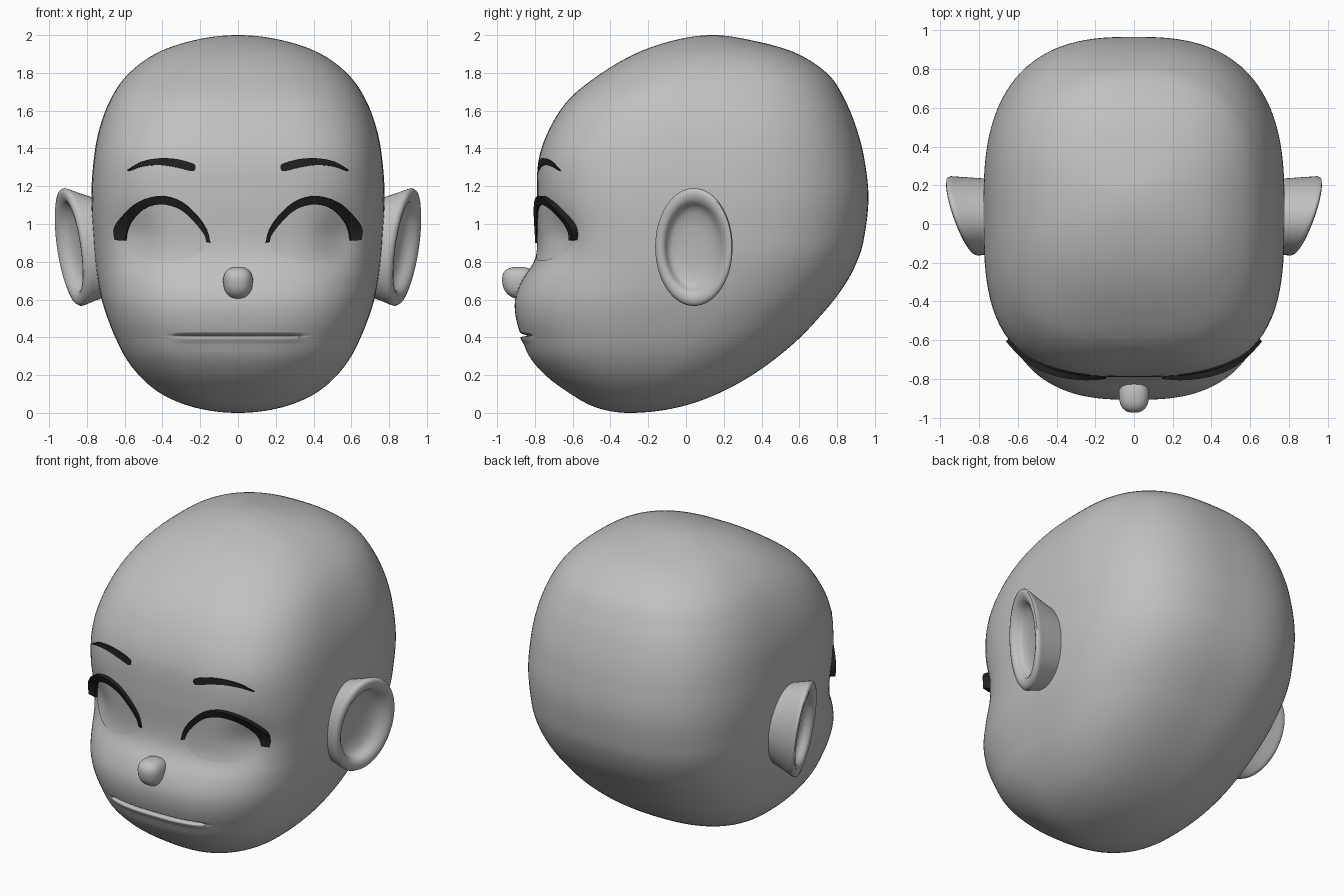
import bpy, bmesh, math
from mathutils import Vector

if "Cube" in bpy.data.objects:
    bpy.data.objects.remove(bpy.data.objects["Cube"])


def material(name, value):
    mat = bpy.data.materials.new(name)
    mat.use_nodes = True
    color = (value, value, value, 1)
    mat.diffuse_color = color
    mat.node_tree.nodes["Principled BSDF"].inputs["Base Color"].default_value = color
    return mat


SKIN = material("skin grey", 0.53)
EYE = material("eye grey", 0.5)
HAIR = material("lash black", 0.015)


def finish(name, bm, mat, angle=60):
    bmesh.ops.recalc_face_normals(bm, faces=bm.faces)
    mesh = bpy.data.meshes.new(name)
    bm.to_mesh(mesh)
    bm.free()
    mesh.materials.append(mat)
    obj = bpy.data.objects.new(name, mesh)
    bpy.context.collection.objects.link(obj)
    bpy.ops.object.select_all(action="DESELECT")
    obj.select_set(True)
    bpy.context.view_layer.objects.active = obj
    bpy.ops.object.shade_smooth_by_angle(angle=math.radians(angle))


def loft(bm, rings):
    rows = [[bm.verts.new(p) for p in ring] for ring in rings]
    count = len(rows[0])
    for low, high in zip(rows, rows[1:]):
        for i in range(count):
            j = (i + 1) % count
            bm.faces.new((low[i], low[j], high[j], high[i]))
    return rows


def cap(bm, *rows):
    for row in rows:
        bm.faces.new(row)


def spline(keys, t):
    """Smooth cubic through rows of (t, values...)."""
    k = 0
    while k < len(keys) - 2 and t > keys[k + 1][0]:
        k += 1
    a, b = keys[k], keys[k + 1]
    before, after = keys[max(k - 1, 0)], keys[min(k + 2, len(keys) - 1)]
    h = b[0] - a[0]
    u = (t - a[0]) / h
    out = []
    for i in range(1, len(a)):
        m0 = (b[i] - before[i]) / (b[0] - before[0]) * h
        m1 = (after[i] - a[i]) / (after[0] - a[0]) * h
        out.append((2*u**3 - 3*u**2 + 1) * a[i] + (u**3 - 2*u**2 + u) * m0
                   + (3*u**2 - 2*u**3) * b[i] + (u**3 - u**2) * m1)
    return out


# Head profile: height, half width, front y, back y, front squareness
PROFILE = [
    (0, 0, -.3, -.3, 2.1), (.03, .235, -.48, -.04, 2.2), (.1, .405, -.61, .165, 2.3),
    (.2, .525, -.745, .35, 2.45), (.3, .6, -.83, .49, 2.6), (.4, .65, -.87, .605, 2.7),
    (.5, .69, -.9, .7, 2.75), (.6, .722, -.905, .785, 2.75), (.7, .742, -.87, .855, 2.8),
    (.8, .757, -.805, .905, 3), (.9, .766, -.785, .938, 3.15), (1.13, .777, -.79, .966, 3.25),
    (1.34, .764, -.78, .945, 3.25), (1.5, .735, -.725, .905, 3.1), (1.66, .675, -.62, .84, 2.9),
    (1.79, .585, -.46, .755, 2.7), (1.91, .42, -.25, .57, 2.5), (1.98, .2, -.03, .31, 2.3),
    (2, 0, .14, .14, 2.2)]
KEYS = [(math.acos(1 - row[0]),) + row[1:] for row in PROFILE]


def section(z):
    w, front, back, n = spline(KEYS, math.acos(max(-1, min(1, 1 - z))))
    return w, (front + back) / 2, (back - front) / 2, n


def socket(x, z):
    """Soft hollow around the outer half of each eye."""
    return .05 * math.exp(-((abs(x) - .54) / .12) ** 2 - ((z - .94) / .14) ** 2)


def face_point(x, z, lift):
    def depth(x, z):
        w, mid, half, n = section(z)
        return mid - half * max(0, 1 - abs(x / w) ** n) ** (1 / n) + socket(x, z)
    e = .01
    y = depth(x, z)
    normal = Vector(((depth(x + e, z) - depth(x - e, z)) / (2 * e), -1,
                     (depth(x, z + e) - depth(x, z - e)) / (2 * e))).normalized()
    return Vector((x, y, z)) + normal * lift


# Head with a thin crease between the lips
levels = [1 - math.cos(math.pi * i / 90) for i in range(1, 90)]
levels = sorted([z for z in levels if not .355 < z < .455] + [.36 + .003 * i for i in range(31)])
rings = []
for z in levels:
    w, mid, half, n_front = section(z)
    tuck = .036 * math.exp(-((z - .408) / (.009 if z > .408 else .004)) ** 2)
    lip = .008 * math.exp(-((z - .392) / .02) ** 2)
    ring = []
    for i in range(128):
        a = math.tau * (i + .5) / 128
        c, s = math.cos(a), math.sin(a)
        n = n_front if s < 0 else 2.68 - .45 * abs(z - 1) ** 4
        r = (abs(c) ** n + abs(s) ** n) ** (-1 / n)
        x, y = w * r * c, mid + half * r * s
        if s < 0:
            y += max(0, min(1, (.35 - abs(x)) / .06)) * (tuck - lip) + socket(x, z) * min(1, -4 * s)
        ring.append((x, y, z))
    rings.append(ring)
bm = bmesh.new()
rows = loft(bm, rings)
cap(bm, rows[0], rows[-1])
finish("head", bm, SKIN)

# Nose: a soft rounded box
bm = bmesh.new()
bmesh.ops.create_uvsphere(bm, u_segments=32, v_segments=20, radius=1)
for v in bm.verts:
    p = v.co / sum(abs(c) ** 2.5 for c in v.co) ** (1 / 2.5)
    v.co = (.078 * p.x * (1 + .08 * p.z), -.872 + .1 * p.y - .014 * p.z, .687 + .086 * p.z)
finish("nose", bm, SKIN)


def band(name, upper, lower, lift, side, steps=28):
    """Raised strip between two face curves given as (t, x, z)."""
    bm = bmesh.new()
    rings = []
    for i in range(steps + 1):
        t = i / steps
        (ux, uz), (lx, lz) = spline(upper, t), spline(lower, t)
        high = lift * (.35 + .65 * t)
        ring = [face_point(ux, uz, -.01), face_point(ux, uz, high),
                face_point(lx, lz, high * .5), face_point(lx, lz, -.01)]
        rings.append([(side * p.x, p.y, p.z) for p in ring])
    rows = loft(bm, rings)
    cap(bm, rows[0], rows[-1])
    finish(name, bm, HAIR, 40)


def timed(points):
    return [(i / (len(points) - 1),) + p for i, p in enumerate(points)]


LASH_TOP = timed([(.145, .9), (.165, .97), (.22, 1.05), (.31, 1.124), (.418, 1.149),
                  (.527, 1.113), (.602, 1.04), (.632, .98), (.625, .915)])
LASH_LOW = timed([(.168, .905), (.18, .945), (.235, 1.015), (.31, 1.08), (.405, 1.105),
                  (.495, 1.08), (.555, 1.02), (.58, .965), (.588, .912)])
BROW_TOP = timed([(.225, 1.295), (.235, 1.318), (.32, 1.342), (.42, 1.346), (.51, 1.327), (.58, 1.285)])
BROW_LOW = timed([(.228, 1.285), (.25, 1.28), (.33, 1.3), (.42, 1.312), (.51, 1.303), (.576, 1.28)])

# Eye outline: under the lash, then round the lower lid
EYE_EDGE = [tuple(spline(LASH_LOW, i / 24)) for i in range(25)]
EYE_EDGE += [(.378 + .21 * math.cos(a), .91 - .108 * math.sin(a) ** .9)
             for a in (math.pi * i / 24 for i in range(1, 24))]

# Ear rings as (width, height, depth below the rim plane)
EAR = [(.92, .74, .26), (.95, .84, .15), (.98, .93, .07), (.99, .985, .028), (1, 1, .01),
       (.975, .975, -.004), (.91, .91, -.01), (.83, .83, -.006), (.76, .76, .006),
       (.71, .72, .028), (.66, .67, .046), (.56, .57, .062), (.34, .35, .072), (.1, .1, .075)]

for side, label in ((1, "left"), (-1, "right")):
    band(label + "_lash", LASH_TOP, LASH_LOW, .045, side)
    band(label + "_brow", BROW_TOP, BROW_LOW, .012, side)

    # Eye plate following the face
    bm = bmesh.new()
    rings = []
    for k in range(9):
        f = max(1 - k / 8, .02)
        ring = [face_point(.38 + f * (x - .38), .94 + f * (z - .94), .005) for x, z in EYE_EDGE]
        rings.append([(side * p.x, p.y, p.z) for p in ring])
    cap(bm, loft(bm, rings)[-1])
    finish(label + "_eye", bm, EYE)

    # Ear: tilted cup
    bm = bmesh.new()
    rings = []
    for wide, tall, drop in EAR:
        ring = []
        for i in range(64):
            a = math.tau * i / 64
            y, z = .205 * wide * math.cos(a), .312 * tall * math.sin(a)
            ring.append((side * (.885 + .34 * y + .14 * z - drop), .042 + y, .878 + z))
        rings.append(ring)
    rows = loft(bm, rings)
    cap(bm, rows[0], rows[-1])
    finish(label + "_ear", bm, SKIN)
